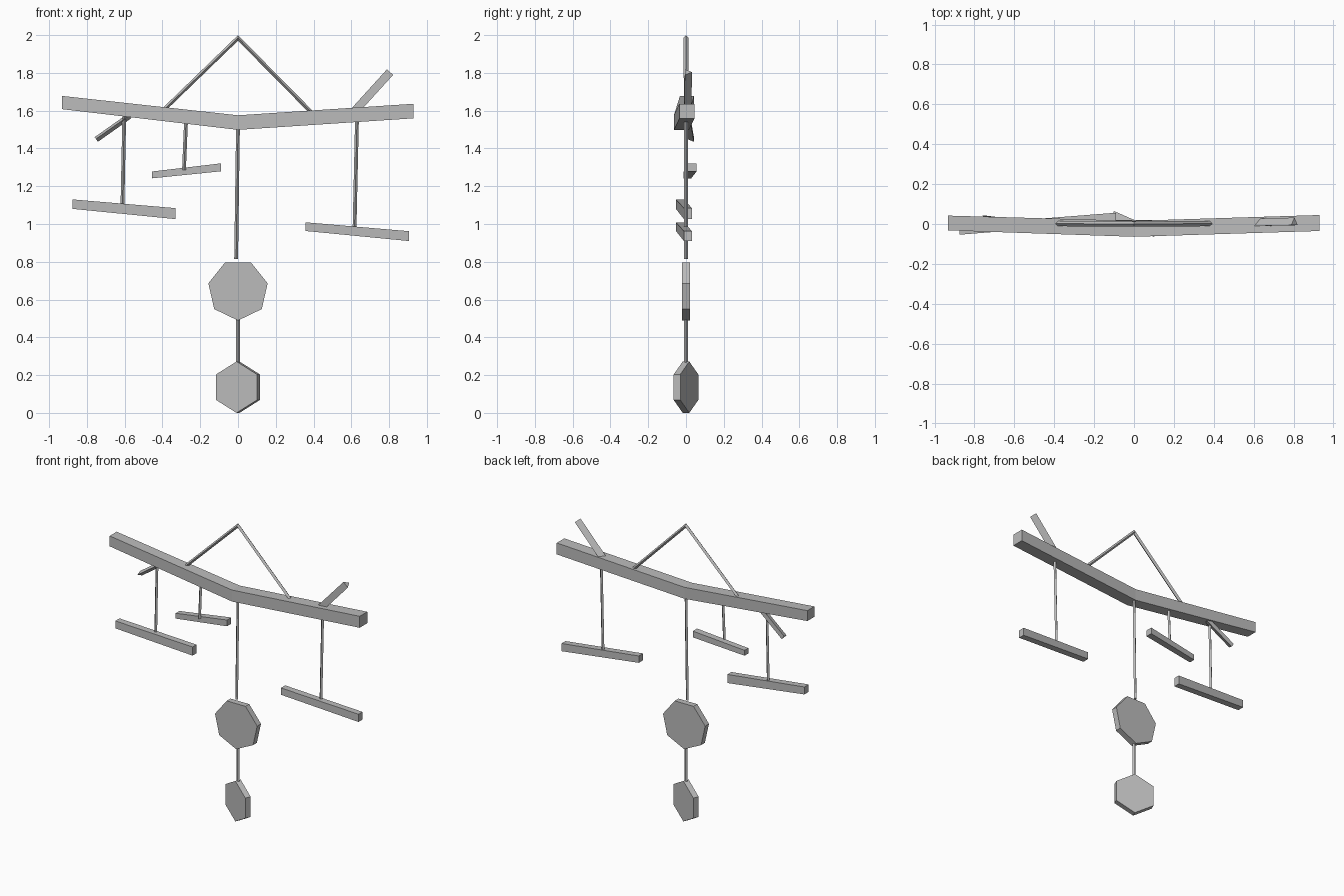
import bpy, math
from mathutils import Vector

if "Cube" in bpy.data.objects:
    bpy.data.objects.remove(bpy.data.objects["Cube"])

wood = bpy.data.materials.new("plain grey")
wood.diffuse_color = (0.5, 0.5, 0.5, 1)
wood.use_nodes = True
wood.node_tree.nodes["Principled BSDF"].inputs["Base Color"].default_value = wood.diffuse_color

SQUARE = [(-.5, -.5), (.5, -.5), (.5, .5), (-.5, .5)]
DIAMOND = [(-1, 0), (0, -1), (1, 0), (0, 1)]
TRI_BACK = [(-.022, -.012), (.022, -.012), (0, .026)]
TRI_FRONT = [(-.012, .02), (0, -.016), (.018, .02)]


def loft(name, shape, stations):
    """Skin a shape through stations of (centre, u axis, v axis), with end caps."""
    n = len(shape)
    verts = [Vector(c) + Vector(u) * a + Vector(v) * b
             for c, u, v in stations for a, b in shape]
    faces = []
    for s in range(len(stations) - 1):
        for i in range(n):
            j = (i + 1) % n
            faces.append((s * n + i, s * n + j, (s + 1) * n + j, (s + 1) * n + i))
    faces.append(tuple(reversed(range(n))))
    faces.append(tuple(range(len(verts) - n, len(verts))))
    mesh = bpy.data.meshes.new(name)
    mesh.from_pydata(verts, [], faces)
    mesh.materials.append(wood)
    ob = bpy.data.objects.new(name, mesh)
    bpy.context.collection.objects.link(ob)
    # consistent outward normals
    import bmesh
    bm = bmesh.new()
    bm.from_mesh(mesh)
    bmesh.ops.recalc_face_normals(bm, faces=bm.faces)
    bm.to_mesh(mesh)
    bm.free()
    return ob


def beam(name, *stations):
    """Square bar through (x, y, z, depth, height) stations."""
    loft(name, SQUARE, [((x, y, z), (0, d, 0), (0, 0, h)) for x, y, z, d, h in stations])


def string(name, top, bottom, r=.01):
    loft(name, DIAMOND, [((x, 0, z), (r, 0, 0), (0, r, 0)) for x, z in (top, bottom)])


def twig(name, shape, start, end):
    """Three-sided stub, its cross-section square to its direction."""
    d = (Vector(end) - Vector(start)).normalized()
    u = d.cross(Vector((0, 1, 0))).normalized()
    v = (0, 1, 0)
    loft(name, shape, [(start, u, v), (end, u, v)])


def disc(name, sides, radius, z, depth, yaw):
    """Upright polygon plate with a corner pointing down."""
    shape = [(radius * math.sin(2 * math.pi * i / sides),
              -radius * math.cos(2 * math.pi * i / sides)) for i in range(sides)]
    u = Vector((math.cos(yaw), math.sin(yaw), 0))
    normal = Vector((-u.y, u.x, 0)) * depth / 2
    c = Vector((0, 0, z))
    loft(name, shape, [(c - normal, u, (0, 0, 1)), (c + normal, u, (0, 0, 1))])


# Bent main branch and its two stubs
beam("main_branch", (-.932, .005, 1.643, .074, .07), (0, -.024, 1.537, .08, .077),
     (.93, .005, 1.598, .08, .077))
twig("right_stub", TRI_BACK, (.615, .002, 1.595), (.805, .006, 1.804))
twig("left_stub", TRI_FRONT, (-.575, .0, 1.575), (-.752, .022, 1.45))

# Hanger cord, mitred at the peak
r = .0105
k = r * math.sqrt(.5)
loft("hanger_cord", DIAMOND, [((-.393, .002, 1.605), (-k, 0, k), (0, .013, 0)),
                              ((0, 0, 1.985), (0, 0, r * 1.41), (0, .013, 0)),
                              ((.385, .002, 1.595), (k, 0, k), (0, .013, 0))])

# Strings
string("left_string", (-.602, 1.58), (-.612, 1.09))
string("inner_string", (-.275, 1.55), (-.286, 1.285))
string("centre_string", (0, 1.52), (-.01, .815))
string("right_string", (.63, 1.56), (.617, .975))
string("lower_string", (0, .50), (0, .265))

# Hanging bars
beam("left_bar", (-.875, -.031, 1.105, .045, .05), (-.33, .01, 1.055, .042, .058))
beam("inner_bar", (-.455, .008, 1.26, .04, .036), (-.09, .034, 1.3, .045, .042))
beam("right_bar", (.357, -.031, .986, .045, .046), (.904, .01, .936, .042, .052))

# Pendants
disc("upper_pendant", 7, .161, .65, .04, 0)
disc("lower_pendant", 6, .136, .136, .038, math.radians(-23.8))
